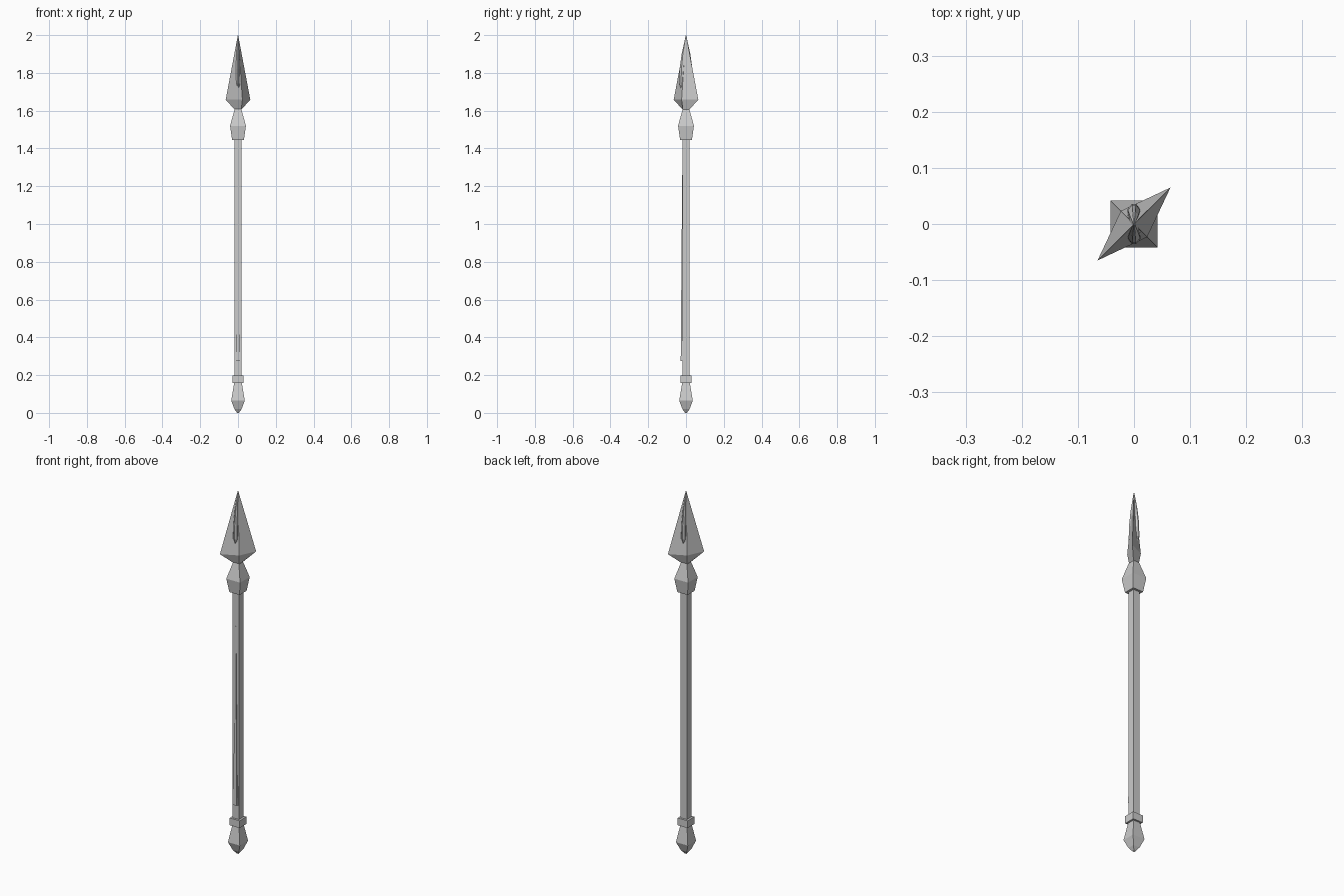
import bpy
import bmesh
import math

if "Cube" in bpy.data.objects:
    bpy.data.objects.remove(bpy.data.objects["Cube"])

SQUARE = [(1, 1), (-1, 1), (-1, -1), (1, -1)]
RHOMBUS = [(1, 0), (0, 1), (-1, 0), (0, -1)]
HEXAGON = [(1, 0.72), (0.3, 1), (-0.3, 1), (-1, 0.72),
           (-1, -0.72), (-0.3, -1), (0.3, -1), (1, -0.72)]


def loft(name, section, rings, turn=0.0):
    """Stack scaled copies of a section; rings are (z, half x, half y, y offset)."""
    bm = bmesh.new()
    c, s = math.cos(turn), math.sin(turn)
    loops = []
    for z, hx, hy, oy in rings:
        pts = [(u * hx, v * hy) for u, v in section]
        loops.append([bm.verts.new((x * c - y * s, x * s + y * c + oy, z))
                      for x, y in pts])
    n = len(section)
    for low, high in zip(loops, loops[1:]):
        for i in range(n):
            j = (i + 1) % n
            bm.faces.new((low[i], low[j], high[j], high[i]))
    bm.faces.new(loops[0][::-1])
    bm.faces.new(loops[-1])
    bmesh.ops.recalc_face_normals(bm, faces=bm.faces)
    mesh = bpy.data.meshes.new(name)
    bm.to_mesh(mesh)
    bm.free()
    obj = bpy.data.objects.new(name, mesh)
    bpy.context.collection.objects.link(obj)
    return obj


def square_loft(name, profile):
    return loft(name, SQUARE, [(z, h, h, 0) for z, h in profile])


# Square-section pole and its fittings
square_loft("shaft", [(0.17, 0.019), (1.47, 0.019)])
square_loft("butt_cap", [(0, 0.005), (0.02, 0.019), (0.065, 0.036), (0.16, 0.02)])
square_loft("lower_collar", [(0.158, 0.03), (0.198, 0.03)])
square_loft("blade_socket", [(1.445, 0.031), (1.52, 0.042), (1.61, 0.017)])

# Flat spearhead turned onto the diagonal
loft("blade", RHOMBUS,
     [(1.605, 0.024, 0.024, 0), (1.658, 0.092, 0.033, 0), (2.0, 0.001, 0.001, 0)],
     math.radians(45))

# Raised rib emerging from the front and back of the blade
loft("blade_rib", HEXAGON,
     [(1.72, 0.006, 0.028, 0), (1.745, 0.012, 0.036, 0), (1.82, 0.011, 0.034, 0),
      (1.9, 0.008, 0.023, 0), (1.995, 0.002, 0.002, 0)])

# Slim tapering inlay on the front of the shaft
loft("shaft_inlay", SQUARE,
     [(0.275, 0.010, 0.006, -0.022), (0.8, 0.006, 0.004, -0.020),
      (1.26, 0.001, 0.002, -0.018)])

# Short splints either side of the inlay
for side, label in ((-1, "left"), (1, "right")):
    splint = loft("inlay_splint_" + label, SQUARE,
                  [(0.275, 0.003, 0.004, -0.021), (0.38, 0.001, 0.002, -0.019)])
    splint.location.x = side * 0.014
